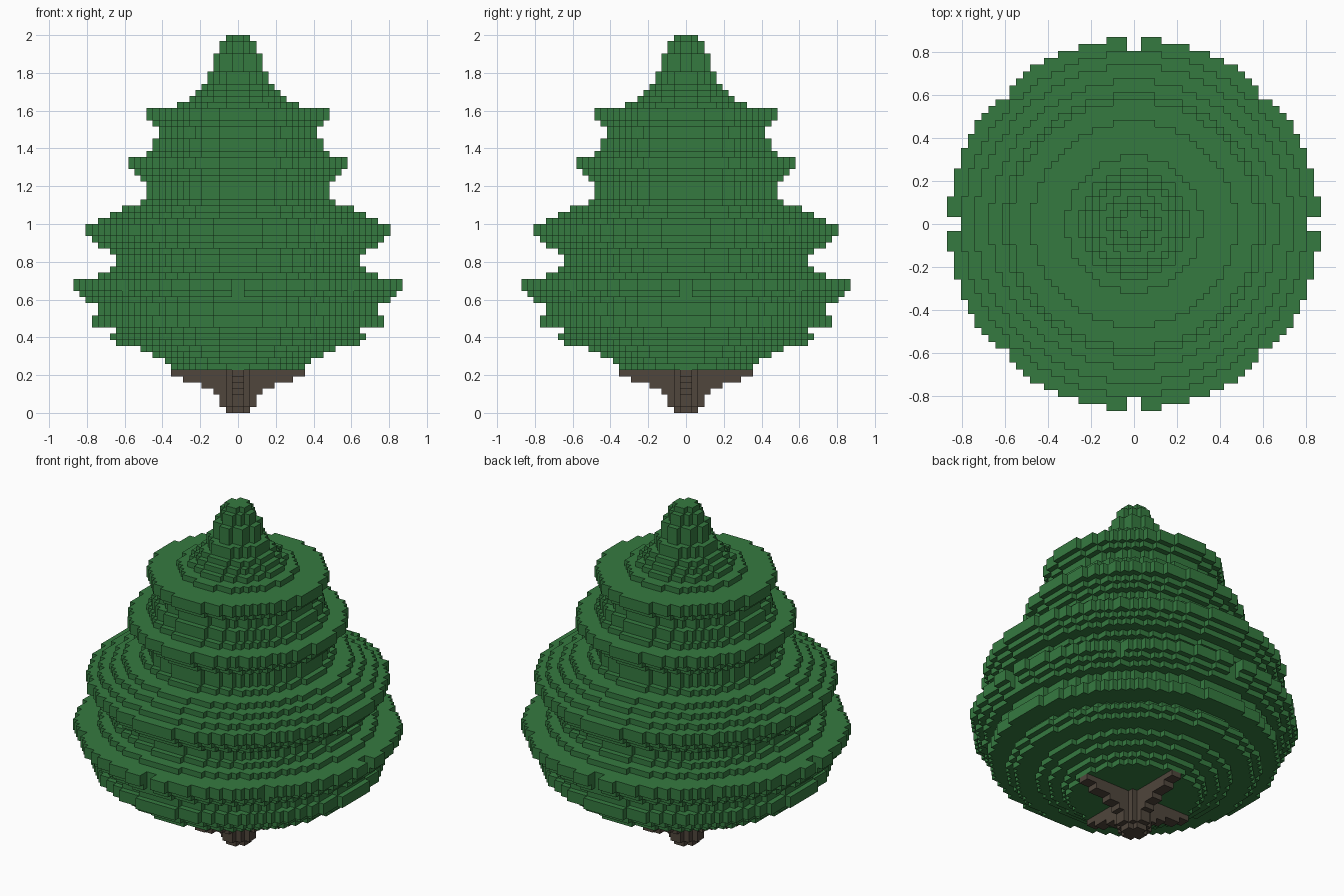
import bpy
import bmesh

cube = bpy.data.objects.get("Cube")
if cube:
    bpy.data.objects.remove(cube, do_unlink=True)

V = 2.0 / 62  # edge length of one block


def material(name, rgb):
    m = bpy.data.materials.new(name)
    m.use_nodes = True
    col = (*rgb, 1.0)
    m.diffuse_color = col
    bsdf = m.node_tree.nodes["Principled BSDF"]
    bsdf.inputs["Base Color"].default_value = col
    bsdf.inputs["Roughness"].default_value = 0.9
    return m


green = material("pine green", (0.036, 0.195, 0.051))
brown = material("bark brown", (0.080, 0.061, 0.045))

# Radius in blocks of every layer, listed from the bottom of each part upwards
PARTS = [
    ("trunk", brown, [2, 3, 3, 4, 6, 9, 11]),
    ("foliage_base", green, [11, 12, 14, 16, 20, 21, 20, 24, 24, 23, 23]),
    ("foliage_widest_tier", green, [25, 26, 27, 27, 23, 21, 20, 20]),
    ("foliage_middle_tier", green, [21, 23, 24, 25, 25, 23, 21, 19, 16, 15, 15]),
    ("foliage_upper_tier", green, [15, 16, 17, 18, 18, 15, 14, 14, 13, 13]),
    ("foliage_top_tier", green, [14, 15, 15, 10, 8, 7, 6]),
    ("foliage_tip", green, [5, 5, 4, 4, 4, 3, 3, 2]),
]


def in_disc(x, y, n):
    return x * x + y * y < (n - 0.22) ** 2


def in_trunk(x, y, n):
    """Round core with four root-like arms along the axes."""
    arm = min(abs(x), abs(y)) < 1 and max(abs(x), abs(y)) < n
    return arm or in_disc(x, y, min(n, 3))


def in_foliage(x, y, n):
    """Disc whose widest rims are notched in eight directions."""
    gap = min(abs(x), abs(y)) < 1 or abs(abs(x) - abs(y)) < 0.5
    return in_disc(x, y, min(n, 25) if gap else n)


def layer(n, inside):
    return {(i, j) for i in range(-n, n) for j in range(-n, n)
            if inside(i + 0.5, j + 0.5, n)}


# Fill the block grid, remembering which part owns each layer
cells, spans, k = set(), [], 0
for name, mat, radii in PARTS:
    inside = in_trunk if name == "trunk" else in_foliage
    start = len(cells)
    own = []
    for n in radii:
        own += [(i, j, k) for i, j in layer(n, inside)]
        k += 1
    cells.update(own)
    spans.append((name, mat, own))

# Outward direction and the four corners of each block side
SIDES = [
    ((1, 0, 0), ((1, 0, 0), (1, 1, 0), (1, 1, 1), (1, 0, 1))),
    ((-1, 0, 0), ((0, 0, 0), (0, 0, 1), (0, 1, 1), (0, 1, 0))),
    ((0, 1, 0), ((0, 1, 0), (0, 1, 1), (1, 1, 1), (1, 1, 0))),
    ((0, -1, 0), ((0, 0, 0), (1, 0, 0), (1, 0, 1), (0, 0, 1))),
    ((0, 0, 1), ((0, 0, 1), (1, 0, 1), (1, 1, 1), (0, 1, 1))),
    ((0, 0, -1), ((0, 0, 0), (0, 1, 0), (1, 1, 0), (1, 0, 0))),
]


def build(name, mat, own):
    """Mesh only the block sides that are exposed to the air."""
    bm = bmesh.new()
    verts = {}

    def vert(p):
        if p not in verts:
            verts[p] = bm.verts.new([c * V for c in p])
        return verts[p]

    for i, j, h in own:
        for (dx, dy, dz), corners in SIDES:
            if (i + dx, j + dy, h + dz) not in cells:
                bm.faces.new([vert((i + a, j + b, h + c)) for a, b, c in corners])
    mesh = bpy.data.meshes.new(name)
    bm.to_mesh(mesh)
    bm.free()
    mesh.materials.append(mat)
    bpy.context.scene.collection.objects.link(bpy.data.objects.new(name, mesh))


for span in spans:
    build(*span)
